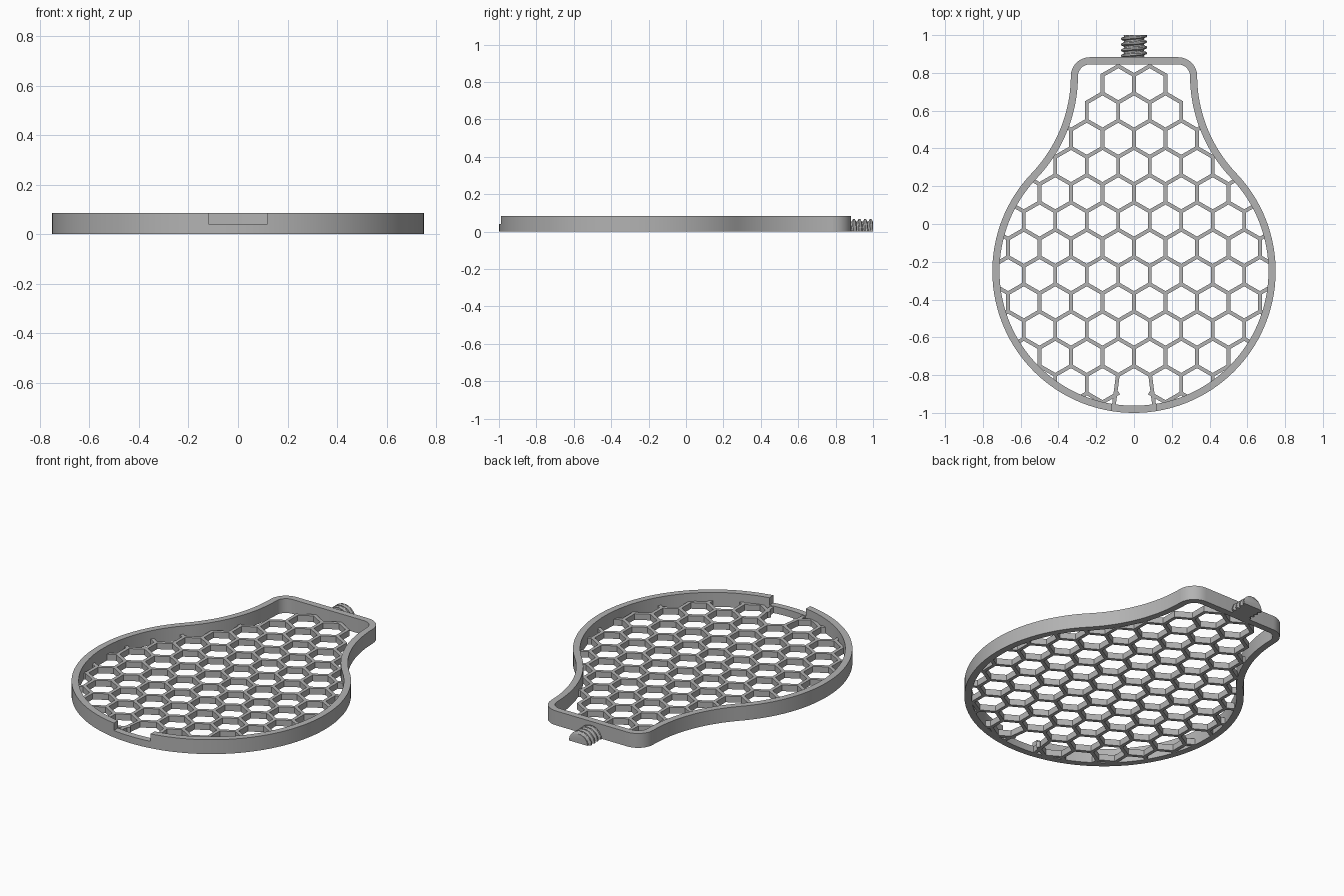
import bpy, bmesh, math
from mathutils import Vector

if "Cube" in bpy.data.objects:
    bpy.data.objects.remove(bpy.data.objects["Cube"])

RIM_H, RIM_T = 0.085, 0.038      # rim height and wall thickness
GRID_H, STRUT_W = 0.036, 0.02    # honeycomb height and strut width
PITCH = 1 / 6                    # honeycomb cell spacing

grey = bpy.data.materials.new("grey_plastic")
grey.diffuse_color = (0.45, 0.45, 0.45, 1)
grey.use_nodes = True
grey.node_tree.nodes["Principled BSDF"].inputs["Base Color"].default_value = grey.diffuse_color


def finish(bm, name, smooth=False):
    bmesh.ops.recalc_face_normals(bm, faces=bm.faces)
    me = bpy.data.meshes.new(name)
    bm.to_mesh(me)
    bm.free()
    me.materials.append(grey)
    ob = bpy.data.objects.new(name, me)
    bpy.context.collection.objects.link(ob)
    if smooth:
        bpy.ops.object.select_all(action='DESELECT')
        ob.select_set(True)
        bpy.context.view_layer.objects.active = ob
        bpy.ops.object.shade_smooth_by_angle(angle=math.radians(30))
    return ob


def arc(cx, cy, r, a0, a1, n):
    return [(cx + r * math.cos(a0 + (a1 - a0) * i / n),
             cy + r * math.sin(a0 + (a1 - a0) * i / n)) for i in range(n + 1)]


def outline(d):
    """Bulb outline moved inward by d: round body, hollow neck, rounded top."""
    join = math.radians(43.7)
    cx, cy = 1.5 * math.cos(join), -0.25 + 1.5 * math.sin(join)
    side = arc(0, -0.25, 0.75 - d, -math.pi / 2, join, 48)
    side += arc(cx, cy, 0.75 + d, math.pi + join, math.pi, 20)[1:]
    side += arc(cx - 0.75 - 0.1, 0.783, 0.1 - d, 0, math.pi / 2, 8)
    return side + [(-x, y) for x, y in reversed(side[1:])]


def inside(p, poly):
    hit = False
    for (x1, y1), (x2, y2) in zip(poly, poly[1:] + poly[:1]):
        if (y1 > p.y) != (y2 > p.y) and p.x < x1 + (p.y - y1) * (x2 - x1) / (y2 - y1):
            hit = not hit
    return hit


# Rim: closed wall following the outline
bm = bmesh.new()
rings = [[bm.verts.new((x, y, z)) for x, y in outline(d)]
         for d, z in ((0, 0), (0, RIM_H), (RIM_T, RIM_H), (RIM_T, 0))]
n = len(rings[0])
for k in range(4):
    a, b = rings[k], rings[(k + 1) % 4]
    for i in range(n):
        j = (i + 1) % n
        bm.faces.new((a[i], a[j], b[j], b[i]))
rim = finish(bm, "rim")

# Notch in the front of the rim
bm = bmesh.new()
bmesh.ops.create_cube(bm, size=1)
bmesh.ops.scale(bm, vec=(0.24, 0.3, 0.1), verts=bm.verts)
bmesh.ops.translate(bm, vec=(0, -0.98, 0.091), verts=bm.verts)
cutter = finish(bm, "notch_cutter")
cutter.hide_render = True
mod = rim.modifiers.new("notch", 'BOOLEAN')
mod.operation, mod.solver, mod.object = 'DIFFERENCE', 'EXACT', cutter
bpy.context.view_layer.objects.active = rim
rim.select_set(True)
bpy.ops.object.modifier_apply(modifier=mod.name)
bpy.data.objects.remove(cutter)
bpy.ops.object.select_all(action='DESELECT')
rim.select_set(True)
bpy.context.view_layer.objects.active = rim
bpy.ops.object.shade_smooth_by_angle(angle=math.radians(30))

# Honeycomb: straight struts trimmed where they enter the rim
bm = bmesh.new()
limit = outline(RIM_T * 0.6)


def strut(p, q):
    d = (q - p).normalized()
    p, q = p - d * 0.005, q + d * 0.005
    pts = [p.lerp(q, i / 24) for i in range(25)]
    pts = [v for v in pts if inside(v, limit)]
    if len(pts) < 2:
        return
    s = Vector((-d.y, d.x)) * STRUT_W / 2
    base = [pts[0] - s, pts[-1] - s, pts[-1] + s, pts[0] + s]
    lo = [bm.verts.new((v.x, v.y, 0)) for v in base]
    hi = [bm.verts.new((v.x, v.y, GRID_H)) for v in base]
    bm.faces.new(lo[::-1])
    bm.faces.new(hi)
    for i in range(4):
        j = (i + 1) % 4
        bm.faces.new((lo[i], lo[j], hi[j], hi[i]))


size = PITCH / math.sqrt(3)
for row in range(14):
    cy = 0.74 - (row - 1) * size * 1.5
    for col in range(-6, 7):
        cx = (col + 0.5 * (row % 2)) * PITCH
        corner = [Vector((cx + size * math.sin(math.radians(60 * k)),
                          cy + size * math.cos(math.radians(60 * k)))) for k in range(4)]
        # three edges per cell cover the whole lattice
        for p, q in zip(corner, corner[1:]):
            m = (p + q) / 2
            top_gap = abs(m.x) + m.y > 0.95
            front_gap = abs(m.x) < 0.1 and m.y < -0.83
            if not (top_gap or front_gap):
                strut(p, q)
# Splayed struts either side of the front opening
for s in (-1, 1):
    strut(Vector((s * 0.085, -0.795)), Vector((s * 0.108, -0.97)))
finish(bm, "honeycomb")

# Threaded half stud on top of the neck, flat underneath
bm = bmesh.new()
ROWS, SEG, TURN = 64, 28, 0.03
y0, y1 = 0.86, 1.0
rows = []
for i in range(ROWS + 1):
    y = y0 + (y1 - y0) * i / ROWS
    row = []
    for k in range(SEG + 1):
        a = math.pi * k / SEG
        t = ((y - y0) / TURN + a / (2 * math.pi)) % 1
        ridge = min(1, max(0, 1.8 - 5 * abs(t - 0.5)))
        r = 0.054 + 0.014 * ridge
        row.append(bm.verts.new((r * math.cos(a), y, r * math.sin(a))))
    rows.append(row)
for a, b in zip(rows, rows[1:]):
    for k in range(SEG + 1):
        j = (k + 1) % (SEG + 1)
        bm.faces.new((a[k], a[j], b[j], b[k]))
bm.faces.new(rows[0])
bm.faces.new(rows[-1])
finish(bm, "threaded_stud", smooth=True)
